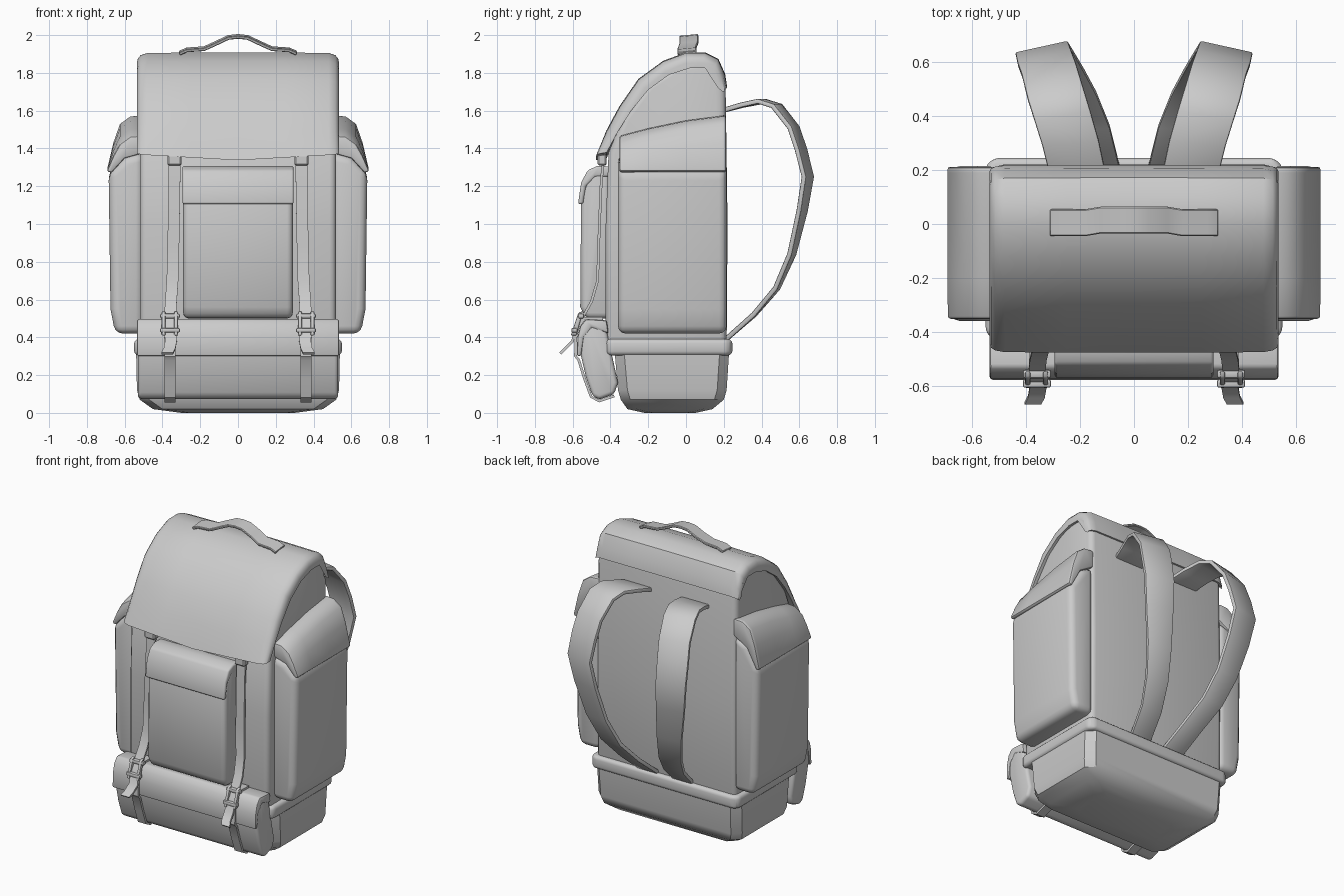
import bpy, bmesh, math
from mathutils import Vector


def loft(name, rings, bevel=0.0, mirror=False, segs=3, limit=35):
    """Skin equal-sized rings, cap the ends, round the hard edges."""
    bm = bmesh.new()
    vs = [[bm.verts.new(p) for p in r] for r in rings]
    n = len(vs[0])
    for a, b in zip(vs, vs[1:]):
        for i in range(n):
            j = (i + 1) % n
            bm.faces.new((a[i], a[j], b[j], b[i]))
    bm.faces.new(vs[0])
    bm.faces.new(vs[-1])
    bmesh.ops.recalc_face_normals(bm, faces=bm.faces)
    if bevel:
        hard = [e for e in bm.edges if e.calc_face_angle(0) > math.radians(limit)]
        bmesh.ops.bevel(bm, geom=hard, offset=bevel, segments=segs, profile=0.5,
                        affect='EDGES', clamp_overlap=True)
        bmesh.ops.recalc_face_normals(bm, faces=bm.faces)
    me = bpy.data.meshes.new(name)
    bm.to_mesh(me)
    bm.free()
    ob = bpy.data.objects.new(name, me)
    bpy.context.collection.objects.link(ob)
    if mirror:
        ob.modifiers.new("Mirror", 'MIRROR')
    return ob


def along_x(name, prof, a, b, **kw):
    return loft(name, [[(x, y, z) for y, z in prof] for x in (a, b)], **kw)


def box(name, lo, hi, **kw):
    prof = [(lo[1], lo[2]), (hi[1], lo[2]), (hi[1], hi[2]), (lo[1], hi[2])]
    return along_x(name, prof, lo[0], hi[0], **kw)


def strap(name, path, widths, thick, wdirs, **kw):
    """Flat band swept along a path; wdirs gives the width direction."""
    pts = [Vector(p) for p in path]
    rings = []
    for i, p in enumerate(pts):
        t = pts[min(i + 1, len(pts) - 1)] - pts[max(i - 1, 0)]
        w = Vector(wdirs[i]).normalized()
        n = t.cross(w).normalized() * thick / 2
        w = w * widths[i] / 2
        rings.append([p - w - n, p + w - n, p + w + n, p - w + n])
    return loft(name, rings, **kw)


def rounded_rect(hx, y0, y1, z, c):
    return [(-hx + c, y0, z), (hx - c, y0, z), (hx, y0 + c, z), (hx, y1 - c, z),
            (hx - c, y1, z), (-hx + c, y1, z), (-hx, y1 - c, z), (-hx, y0 + c, z)]


# main bag
along_x("main_bag", [(0.215, 0.34), (0.22, 1.0), (0.21, 1.7), (0.18, 1.84), (0.08, 1.86),
                     (-0.05, 1.84), (-0.2, 1.74), (-0.33, 1.57), (-0.41, 1.38),
                     (-0.425, 1.0), (-0.425, 0.34)], -0.52, 0.52, bevel=0.035)

# rounded base and the padded band above it
loft("base", [rounded_rect(0.54, -0.38, 0.23, 0.35, 0.05),
              rounded_rect(0.535, -0.36, 0.215, 0.12, 0.05),
              rounded_rect(0.52, -0.345, 0.20, 0.07, 0.05),
              rounded_rect(0.45, -0.31, 0.14, 0.02, 0.05),
              rounded_rect(0.30, -0.22, 0.05, 0.0, 0.05)])
loft("base_band", [rounded_rect(0.55, -0.43, 0.245, z, 0.03) for z in (0.305, 0.39)],
     bevel=0.025)

# top flap: shell with softened side rims and a drooping lip
outer = [(0.217, 1.72), (0.205, 1.79), (0.17, 1.87), (0.1, 1.905), (0, 1.905), (-0.12, 1.86),
         (-0.25, 1.765), (-0.35, 1.62), (-0.42, 1.49), (-0.475, 1.35)]
inner = [(-0.42, 1.36), (-0.36, 1.49), (-0.29, 1.6), (-0.2, 1.71), (-0.09, 1.79),
         (0.02, 1.825), (0.1, 1.825), (0.16, 1.8), (0.17, 1.72)]
stations = [(0.535, 0.055), (0.53, 0.03), (0.515, 0.012), (0.48, 0), (0.25, -0.003)]
stations = [(-x, i) for x, i in stations] + [(0, -0.004)] + stations[::-1]
flap = []
for x, inset in stations:
    ring = []
    for k, (y, z) in enumerate(outer + inner):
        p = Vector((y, z))
        if k < len(outer):
            f = 0.55 if k in (0, len(outer) - 1) else 1
            p += (Vector((-0.05, 1.45)) - p).normalized() * inset * f
        if z < 1.4:
            p.y += 0.03 * abs(x) / 0.53 - 0.012
        ring.append((x, p.x, p.y))
    flap.append(ring)
loft("top_flap", flap)

# carry handle
hp = [(-0.31, 1.905), (-0.27, 1.922), (-0.18, 1.928), (-0.12, 1.955), (-0.05, 1.988), (0, 1.993)]
hp += [(-x, z) for x, z in hp[-2::-1]]
strap("carry_handle", [(x, 0.005 + 0.01 * (z > 1.95), z) for x, z in hp],
      [0.1] * 11, 0.016, [(0, 1, 0.1)] * 11, bevel=0.004, segs=1, limit=50)


# side pockets with overhanging lids, tops sloping down to the front
def slope(x, y, z):
    k = max(0, min(1, (z - 1.3) / 0.2))
    t = (0.22 - y) / 0.58
    return (x, y, z - 0.11 * k * t ** 1.5)


pocket = [(0.5, 0.42), (0.65, 0.42), (0.675, 0.55), (0.685, 1.27), (0.6, 1.42), (0.5, 1.46)]
lid = [(0.5, 1.575), (0.57, 1.57), (0.625, 1.53), (0.66, 1.43), (0.695, 1.28),
       (0.67, 1.27), (0.6, 1.4), (0.5, 1.46)]
loft("side_pocket", [[slope(x, y, z) for x, z in pocket] for y in (-0.36, 0.215)],
     bevel=0.04, mirror=True)
loft("side_pocket_lid", [[slope(x, y, z) for x, z in lid]
                         for y in (-0.352, -0.2, 0.0, 0.19, 0.212)],
     bevel=0.012, mirror=True, segs=2)

# front pocket and its lid
along_x("front_pocket", [(-0.4, 0.5), (-0.53, 0.5), (-0.56, 0.56), (-0.555, 1.16),
                         (-0.52, 1.26), (-0.47, 1.29), (-0.4, 1.29)],
        -0.29, 0.29, bevel=0.03)
along_x("front_pocket_lid", [(-0.4, 1.305), (-0.47, 1.307), (-0.52, 1.285), (-0.555, 1.22),
                             (-0.572, 1.105), (-0.545, 1.105), (-0.53, 1.2), (-0.48, 1.25),
                             (-0.4, 1.25)], -0.295, 0.295, bevel=0.012)

# lower tilted pouch and its lid
along_x("lower_pouch", [(-0.43, 0.48), (-0.53, 0.48), (-0.56, 0.41), (-0.56, 0.32), (-0.53, 0.19),
                        (-0.495, 0.09), (-0.46, 0.07), (-0.38, 0.1), (-0.36, 0.16)],
        -0.53, 0.53, bevel=0.025)
along_x("lower_pouch_lid", [(-0.42, 0.49), (-0.53, 0.497), (-0.56, 0.46), (-0.575, 0.4),
                            (-0.578, 0.3), (-0.555, 0.3), (-0.54, 0.4), (-0.5, 0.45),
                            (-0.41, 0.42)], -0.535, 0.535, bevel=0.012, segs=2)

# front straps, pouch straps, clips and buckles
X = (1, 0, 0)
fp = [(0.335, -0.435, 1.38), (0.337, -0.45, 1.2), (0.342, -0.462, 0.9), (0.347, -0.468, 0.7),
      (0.355, -0.5, 0.59), (0.36, -0.55, 0.5), (0.36, -0.59, 0.43), (0.355, -0.6, 0.38),
      (0.362, -0.64, 0.34), (0.375, -0.665, 0.315)]
strap("front_strap", fp, [0.062] * 10, 0.014, [X] * 10, mirror=True)
pp = [(-0.44, 0.5), (-0.535, 0.502), (-0.568, 0.46), (-0.583, 0.4), (-0.585, 0.3), (-0.568, 0.28),
      (-0.537, 0.18), (-0.502, 0.085), (-0.46, 0.063), (-0.38, 0.09)]
strap("pouch_strap", [(0.36, y, z) for y, z in pp], [0.06] * 10, 0.014, [X] * 10, mirror=True)
box("strap_clip", (0.298, -0.468, 1.31), (0.374, -0.42, 1.37), bevel=0.008, mirror=True, segs=1)
box("buckle_top_bar", (0.308, -0.572, 0.5), (0.412, -0.54, 0.525),
    bevel=0.008, mirror=True, segs=2)
box("buckle_low_bar", (0.308, -0.607, 0.425), (0.412, -0.575, 0.45),
    bevel=0.008, mirror=True, segs=2)
for nm, x in (("inner", 0.318), ("outer", 0.384)):
    along_x("buckle_side_" + nm, [(-0.545, 0.54), (-0.57, 0.53), (-0.61, 0.41), (-0.58, 0.41)],
            x, x + 0.02, bevel=0.006, mirror=True, segs=2)

# shoulder straps: wide at the shoulder, converging at the base
sp = [(0.21, 0.19, 1.6), (0.235, 0.3, 1.63), (0.265, 0.4, 1.65), (0.29, 0.48, 1.625),
      (0.315, 0.57, 1.51), (0.33, 0.61, 1.39), (0.34, 0.645, 1.25), (0.315, 0.615, 1.07),
      (0.27, 0.56, 0.84), (0.22, 0.48, 0.66), (0.165, 0.36, 0.52), (0.125, 0.2, 0.38)]
sw = [0.21, 0.21, 0.21, 0.21, 0.205, 0.205, 0.2, 0.19, 0.17, 0.16, 0.15, 0.15]
sd = [0, -0.1, -0.2, -0.22, -0.22, -0.22, -0.22, -0.2, -0.15, -0.1, -0.05, 0]
strap("shoulder_strap", sp, sw, 0.026, [(1, d, 0) for d in sd],
      bevel=0.007, mirror=True, segs=2, limit=50)

# smooth shading with crisp edges
bpy.ops.object.select_all(action='SELECT')
bpy.context.view_layer.objects.active = bpy.context.selected_objects[0]
bpy.ops.object.shade_smooth_by_angle(angle=math.radians(35))
